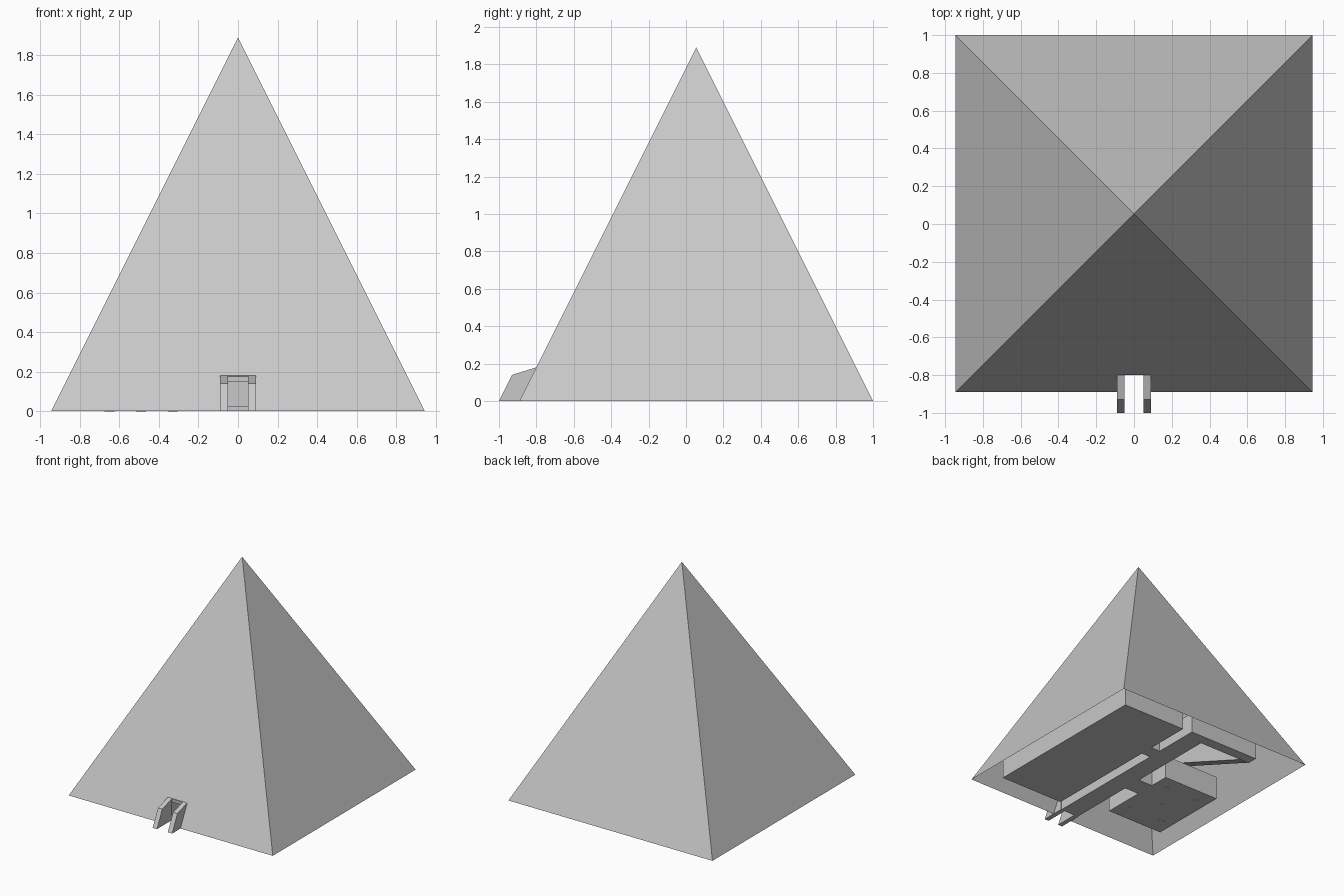
import bpy, bmesh

if "Cube" in bpy.data.objects:
    bpy.data.objects.remove(bpy.data.objects["Cube"], do_unlink=True)

stone = bpy.data.materials.new("grey_stone")
stone.use_nodes = True
colour = (0.578, 0.578, 0.578, 1)
stone.diffuse_color = colour
stone.node_tree.nodes["Principled BSDF"].inputs["Base Color"].default_value = colour


def finish(bm, name):
    bmesh.ops.recalc_face_normals(bm, faces=bm.faces)
    mesh = bpy.data.meshes.new(name)
    bm.to_mesh(mesh)
    bm.free()
    mesh.materials.append(stone)
    obj = bpy.data.objects.new(name, mesh)
    bpy.context.collection.objects.link(obj)
    return obj


def box(name, x, y, z, open_front=False):
    """Box between given ranges; an open front makes a walled passage."""
    bm = bmesh.new()
    bmesh.ops.create_cube(bm, size=1)
    for v in bm.verts:
        v.co = [r[0] + (c + 0.5) * (r[1] - r[0]) for c, r in zip(v.co, (x, y, z))]
    if not open_front:
        return finish(bm, name)
    bm.normal_update()
    front = [f for f in bm.faces if f.normal.y < -0.9]
    bmesh.ops.delete(bm, geom=front, context='FACES_ONLY')
    obj = finish(bm, name)
    wall = obj.modifiers.new("wall", 'SOLIDIFY')
    wall.thickness = 0.035
    wall.offset = -1
    return obj


def extrude_x(name, profile, x0, x1):
    """Extrude a (y, z) profile along x."""
    bm = bmesh.new()
    face = bm.faces.new([bm.verts.new((x0, y, z)) for y, z in profile])
    out = bmesh.ops.extrude_face_region(bm, geom=[face])
    moved = [v for v in out["geom"] if isinstance(v, bmesh.types.BMVert)]
    bmesh.ops.translate(bm, verts=moved, vec=(x1 - x0, 0, 0))
    return finish(bm, name)


# Open-bottomed pyramid shell with a doorway cut in the front face
half, front, back, top = 0.945, -0.89, 1.0, 1.89
door, door_y, door_z = 0.05, -0.8, 0.18
bm = bmesh.new()
apex = bm.verts.new((0, (front + back) / 2, top))
fl, fr, br, bl = [bm.verts.new(p) for p in (
    (-half, front, 0), (half, front, 0), (half, back, 0), (-half, back, 0))]
notch = [bm.verts.new(p) for p in (
    (-door, front, 0), (-door, door_y, door_z), (door, door_y, door_z), (door, front, 0))]
bm.faces.new([fl, *notch, fr, apex])
for a, b in ((fr, br), (br, bl), (bl, fl)):
    bm.faces.new((a, b, apex))
finish(bm, "pyramid_shell")

# Sloping door jambs
jamb = [(-1, 0), (-0.93, 0.14), (-0.8, 0.18), (-0.8, 0)]
for side, name in ((1, "left_door_jamb"), (-1, "right_door_jamb")):
    extrude_x(name, jamb, side * 0.05, side * 0.09)

# Main corridor and the passage turning off at its back end
box("main_corridor", (-0.085, 0.085), (-0.8, 0.82), (0, 0.175), open_front=True)
box("back_passage", (-0.58, -0.085), (0.73, 0.82), (0, 0.175))

# Passage climbing forward over the small chamber
extrude_x("ascending_passage", [(0.74, 0), (0.74, 0.175), (-0.1, 0.51), (-0.1, 0.335)], -0.58, -0.5)

# Chambers and their short links to the corridor
box("large_chamber", (0.17, 0.77), (-0.71, 0.81), (0, 0.2))
box("small_chamber", (-0.75, -0.22), (-0.57, 0.13), (0, 0.2))
box("large_chamber_link", (0.085, 0.17), (0.3, 0.42), (0, 0.175))
box("small_chamber_link", (-0.22, -0.085), (-0.21, -0.04), (0, 0.175))

# Columns of the small chamber
for i, (x, y) in enumerate([(-0.49, -0.22), (-0.33, 0), (-0.65, 0), (-0.33, -0.43), (-0.65, -0.43)]):
    bpy.ops.mesh.primitive_cylinder_add(vertices=16, radius=0.025, depth=0.2, location=(x, y, 0.099))
    column = bpy.context.object
    column.name = f"column_{i + 1}"
    column.data.materials.append(stone)
